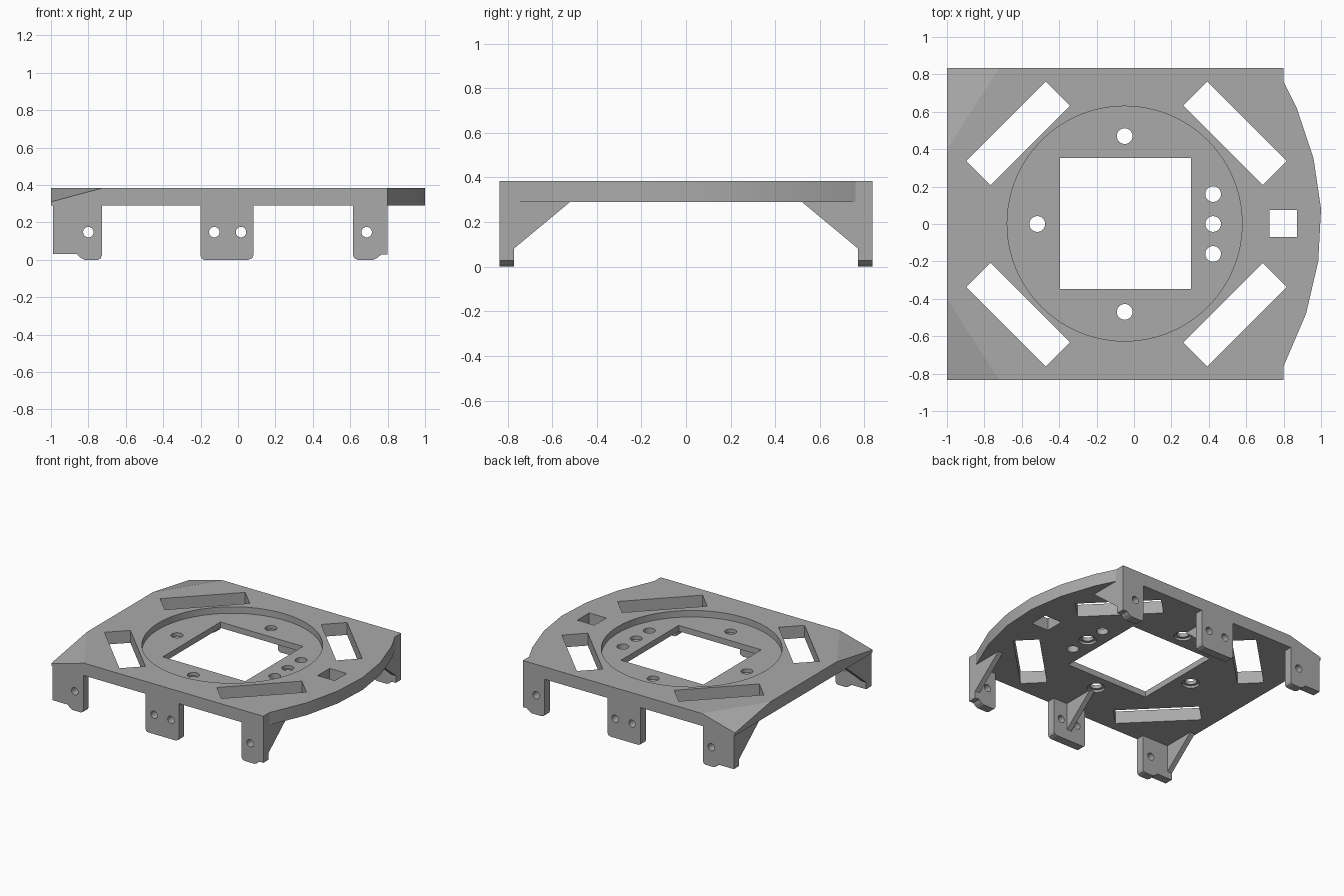
import bpy, bmesh, math
from mathutils import Vector

if "Cube" in bpy.data.objects:
    bpy.data.objects.remove(bpy.data.objects["Cube"])

TOP, BOTTOM, SIDE, WALL = 0.385, 0.29, 0.835, 0.065
CX = -0.05  # centre of the turntable recess

grey = bpy.data.materials.new("light_grey")
grey.diffuse_color = (0.4, 0.4, 0.4, 1)
grey.use_nodes = True
grey.node_tree.nodes["Principled BSDF"].inputs["Base Color"].default_value = grey.diffuse_color


def prism(name, profile, offset):
    """Extrude a closed 3D profile along an offset vector."""
    bm = bmesh.new()
    face = bm.faces.new([bm.verts.new(p) for p in profile])
    ext = bmesh.ops.extrude_face_region(bm, geom=[face])
    moved = [v for v in ext["geom"] if isinstance(v, bmesh.types.BMVert)]
    bmesh.ops.translate(bm, verts=moved, vec=offset)
    bmesh.ops.recalc_face_normals(bm, faces=bm.faces)
    me = bpy.data.meshes.new(name)
    bm.to_mesh(me)
    bm.free()
    ob = bpy.data.objects.new(name, me)
    bpy.context.collection.objects.link(ob)
    me.materials.append(grey)
    return ob


def circle(x, y, r, n):
    return [(x + r * math.cos(2 * math.pi * i / n),
             y + r * math.sin(2 * math.pi * i / n)) for i in range(n)]


def box2d(x, y, w, h, angle=0.0):
    c, s = math.cos(angle), math.sin(angle)
    return [(x + c * a * w / 2 - s * b * h / 2, y + s * a * w / 2 + c * b * h / 2)
            for a, b in ((-1, -1), (1, -1), (1, 1), (-1, 1))]


def cut(ob, profile, offset):
    """Subtract an extruded profile from an object."""
    cutter = prism("cutter", profile, offset)
    cutter.hide_render = True
    mod = ob.modifiers.new("cut", 'BOOLEAN')
    mod.operation, mod.solver, mod.object = 'DIFFERENCE', 'EXACT', cutter
    bpy.context.view_layer.objects.active = ob
    bpy.ops.object.modifier_apply(modifier=mod.name)
    bpy.data.objects.remove(cutter)


def cut_z(ob, outline, z0, z1):
    cut(ob, [(x, y, z0) for x, y in outline], (0, 0, z1 - z0))


# Deck: straight on three sides, faceted bow on the right
outline = [(-1, -SIDE), (0.8, -SIDE), (0.8, -0.76), (0.92, -0.48), (0.985, -0.2),
           (1, 0.08), (0.96, 0.35), (0.87, 0.62), (0.8, 0.76), (0.8, SIDE), (-1, SIDE)]
deck = prism("deck", [(x, y, BOTTOM) for x, y in outline], (0, 0, TOP - BOTTOM))

# Sloping left corners
bm = bmesh.new()
bm.from_mesh(deck.data)
for s in (-1, 1):
    a = Vector((-1, s * SIDE, 0.31))
    n = (Vector((-0.72, s * SIDE, TOP)) - a).cross(Vector((-1, s * 0.4, TOP)) - a)
    if n.z < 0:
        n.negate()
    res = bmesh.ops.bisect_plane(bm, geom=bm.verts[:] + bm.edges[:] + bm.faces[:],
                                 plane_co=a, plane_no=n, clear_outer=True)
    edges = [e for e in bm.edges if e.is_boundary]
    bmesh.ops.holes_fill(bm, edges=edges, sides=0)
bmesh.ops.recalc_face_normals(bm, faces=bm.faces)
bm.to_mesh(deck.data)
bm.free()

# Round recess, central window, small square hole, diagonal slots
cut_z(deck, circle(CX, 0.002, 0.628, 96), TOP - 0.05, 0.5)
cut_z(deck, box2d(-0.045, 0.002, 0.70, 0.70), 0.1, 0.5)
cut_z(deck, box2d(0.798, 0.002, 0.145, 0.145), 0.1, 0.5)
for s in (-1, 1):
    cut_z(deck, box2d(-0.62, s * 0.485, 0.6, 0.183, s * math.pi / 4), 0.1, 0.5)
    cut_z(deck, box2d(0.54, s * 0.485, 0.6, 0.183, -s * math.pi / 4), 0.1, 0.5)

# Bolt holes, most with a shallow counterbore underneath
for x, y, bored in ((CX, 0.47, 1), (CX, -0.47, 1), (-0.517, 0, 1),
                    (0.423, 0, 1), (0.423, 0.16, 0), (0.423, -0.16, 0)):
    cut_z(deck, circle(x, y, 0.042, 32), 0.1, 0.5)
    if bored:
        cut_z(deck, circle(x, y, 0.062, 32), 0.1, BOTTOM + 0.018)

# Mounting tabs with bolt holes, and a gusset behind each, on both sides
tabs = {
    "left": ([(-0.99, BOTTOM), (-0.99, 0.03), (-0.86, 0.03), (-0.84, 0.01), (-0.82, 0.0),
              (-0.75, 0.0), (-0.735, 0.006), (-0.728, 0.025), (-0.728, BOTTOM)],
             (-0.8,), -0.99),
    "middle": ([(-0.2, BOTTOM), (-0.2, 0.02), (-0.194, 0.006), (-0.18, 0.0), (0.055, 0.0),
                (0.075, 0.008), (0.083, 0.025), (0.083, BOTTOM)],
               (-0.127, 0.016), -0.075),
    "right": ([(0.615, BOTTOM), (0.615, 0.025), (0.622, 0.008), (0.64, 0.0), (0.725, 0.0),
               (0.745, 0.01), (0.765, 0.028), (0.8, 0.028), (0.8, BOTTOM)],
              (0.688,), 0.76),
}
for side, s in (("front", -1), ("back", 1)):
    for name, (profile, holes, gx) in tabs.items():
        tab = prism(f"{side}_{name}_tab", [(x, s * SIDE, z) for x, z in profile],
                    (0, -s * WALL, 0))
        for hx in holes:
            cut(tab, [(x, s * 0.9, z) for x, z in circle(hx, 0.148, 0.028, 32)],
                (0, -s * 0.2, 0))
        prism(f"{side}_{name}_gusset",
              [(gx, s * (SIDE - 0.002), 0.03), (gx, s * 0.52, BOTTOM),
               (gx, s * (SIDE - 0.002), BOTTOM)], (0.04, 0, 0))

# Smooth the round holes, keep all other edges crisp
bpy.ops.object.select_all(action='SELECT')
bpy.ops.object.shade_smooth_by_angle(angle=math.radians(12))
